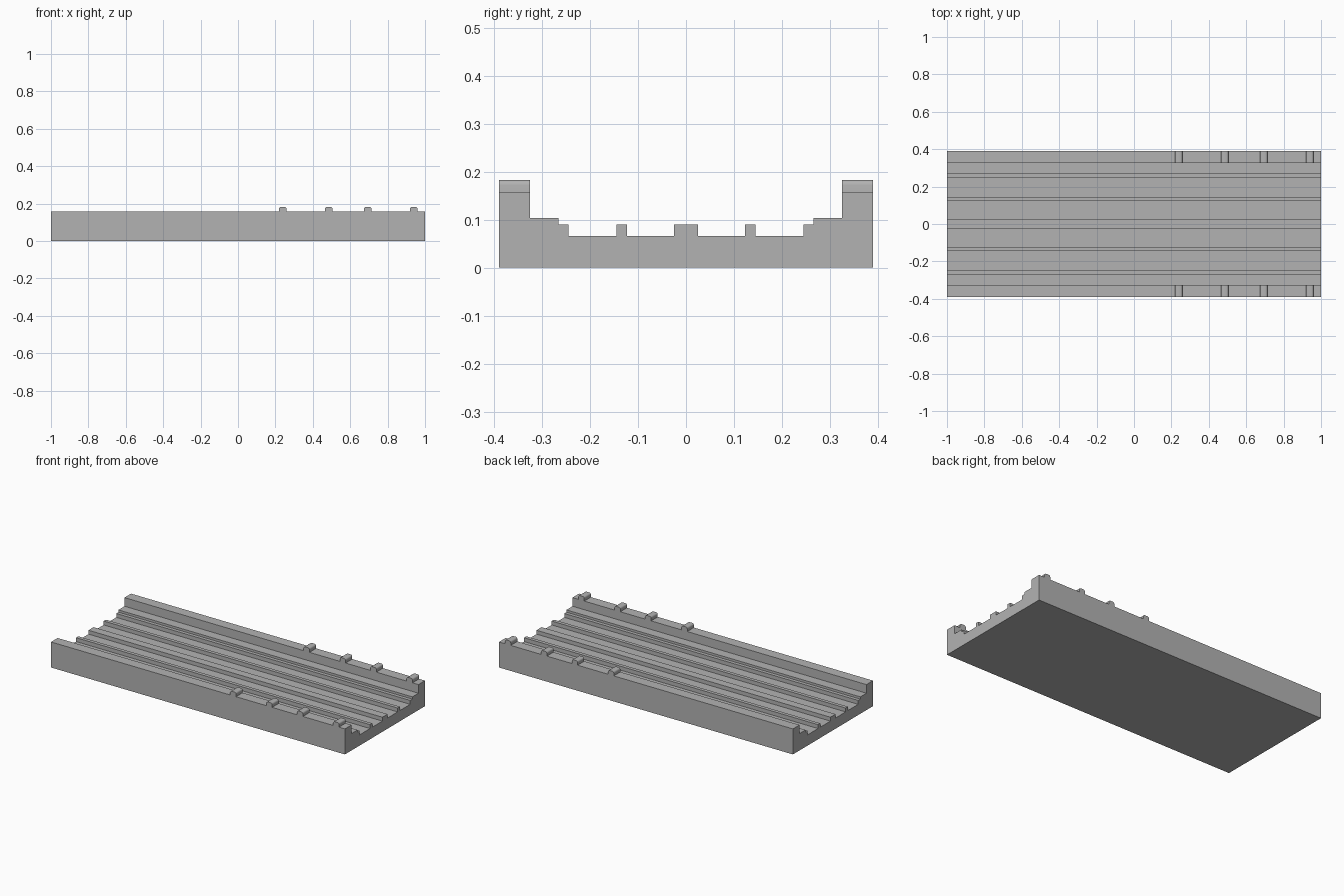
import bpy, bmesh
from mathutils import Vector

cube = bpy.data.objects.get("Cube")
if cube:
    bpy.data.objects.remove(cube, do_unlink=True)

grey = bpy.data.materials.new("plain grey")
grey.use_nodes = True
colour = (0.45, 0.45, 0.45, 1)
grey.diffuse_color = colour
grey.node_tree.nodes["Principled BSDF"].inputs["Base Color"].default_value = colour


def extrude_profile(name, points, direction):
    """Extrude a closed polygon along a direction into a solid object."""
    bm = bmesh.new()
    face = bm.faces.new([bm.verts.new(p) for p in points])
    result = bmesh.ops.extrude_face_region(bm, geom=[face])
    verts = [g for g in result["geom"] if isinstance(g, bmesh.types.BMVert)]
    bmesh.ops.translate(bm, verts=verts, vec=Vector(direction))
    bmesh.ops.recalc_face_normals(bm, faces=bm.faces)
    mesh = bpy.data.meshes.new(name)
    bm.to_mesh(mesh)
    bm.free()
    mesh.materials.append(grey)
    obj = bpy.data.objects.new(name, mesh)
    bpy.context.collection.objects.link(obj)
    return obj


# Channelled tray: half of the stepped section, mirrored across y
WALL_IN, WALL_OUT, WALL_TOP, TOP = 0.325, 0.389, 0.157, 0.183
FLOOR, RIB, LEDGE = 0.066, 0.09, 0.104
half = [(0.025, RIB), (0.025, FLOOR), (0.123, FLOOR), (0.123, RIB),
        (0.145, RIB), (0.145, FLOOR), (0.245, FLOOR), (0.245, RIB),
        (0.266, RIB), (0.266, LEDGE), (WALL_IN, LEDGE), (WALL_IN, WALL_TOP),
        (WALL_OUT, WALL_TOP), (WALL_OUT, 0)]
section = half + [(-y, z) for y, z in reversed(half)]
extrude_profile("channelled_tray", [(-1, y, z) for y, z in section], (2, 0, 0))

# Rounded locating lugs on top of both side walls
for side, y in (("front", -WALL_OUT), ("back", WALL_IN)):
    for i, x in enumerate((0.239, 0.485, 0.694, 0.94), 1):
        w, base = 0.02, WALL_TOP - 0.01
        points = [(x - w, y, base), (x + w, y, base), (x + w, y, TOP), (x - w, y, TOP)]
        lug = extrude_profile(f"{side}_lug_{i}", points, (0, WALL_OUT - WALL_IN, 0))
        # Round only the two long top edges
        bm = bmesh.new()
        bm.from_mesh(lug.data)
        edges = [e for e in bm.edges
                 if all(v.co.z > WALL_TOP for v in e.verts)
                 and abs(e.verts[0].co.y - e.verts[1].co.y) > w]
        bmesh.ops.bevel(bm, geom=edges, offset=0.011, segments=4,
                        profile=0.5, affect='EDGES')
        bm.to_mesh(lug.data)
        bm.free()
        bpy.ops.object.select_all(action='DESELECT')
        lug.select_set(True)
        bpy.context.view_layer.objects.active = lug
        bpy.ops.object.shade_smooth_by_angle()
